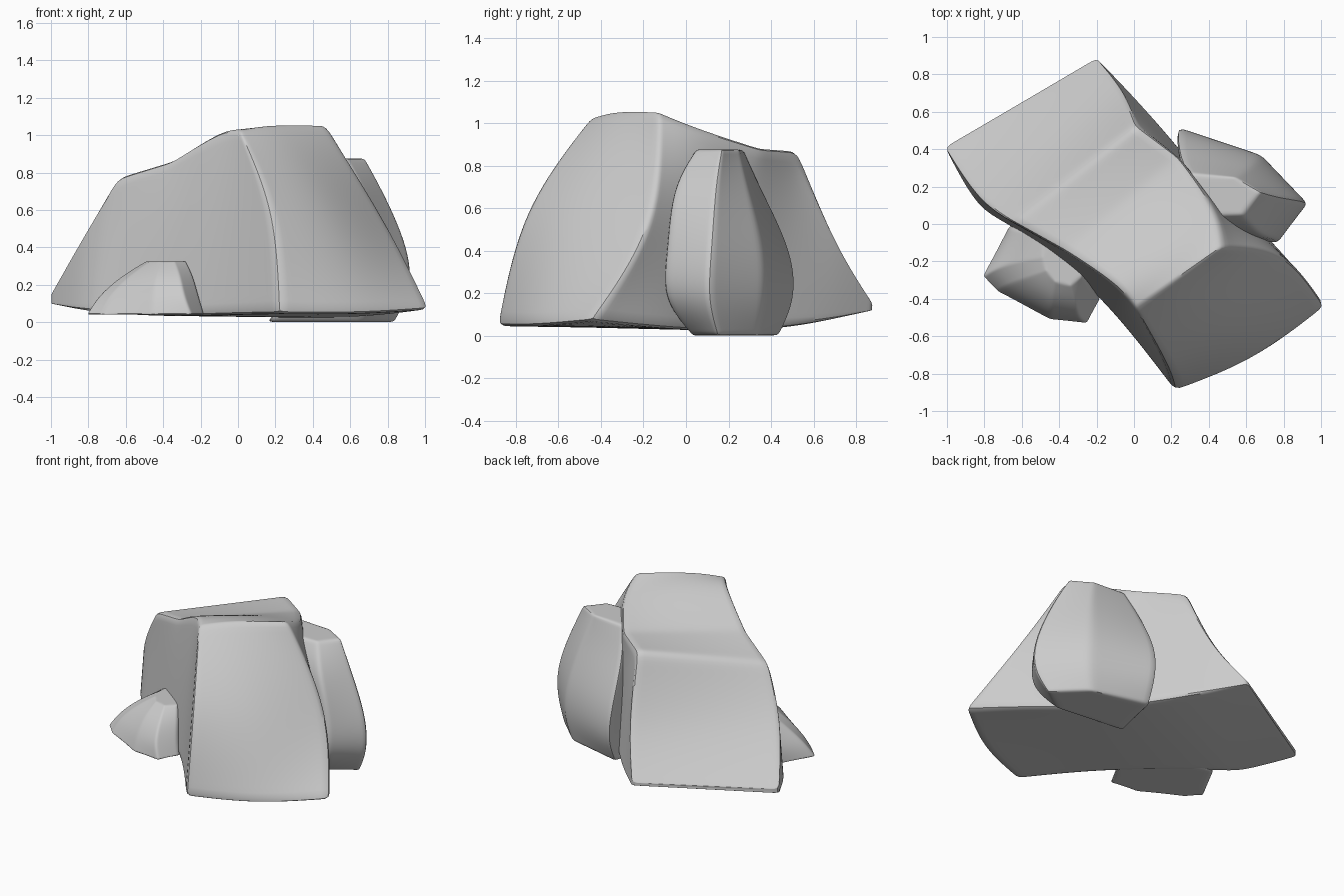
import bpy, bmesh
from mathutils import Vector

if "Cube" in bpy.data.objects:
    bpy.data.objects.remove(bpy.data.objects["Cube"])


def finish(name, bm):
    """Turn a creased cage into a smoothly weathered stone."""
    bmesh.ops.recalc_face_normals(bm, faces=bm.faces)
    mesh = bpy.data.meshes.new(name)
    bm.to_mesh(mesh)
    bm.free()
    ob = bpy.data.objects.new(name, mesh)
    bpy.context.collection.objects.link(ob)
    sub = ob.modifiers.new("weathering", 'SUBSURF')
    sub.levels = sub.render_levels = 4
    bpy.ops.object.select_all(action='DESELECT')
    ob.select_set(True)
    bpy.context.view_layer.objects.active = ob
    bpy.ops.object.modifier_apply(modifier=sub.name)
    bpy.ops.object.shade_smooth_by_angle(angle=0.6)
    return ob


def loft(bm, rings):
    """Bridge equal-length rings of points with quads."""
    rows = [[bm.verts.new(p) for p in r] for r in rings]
    n = len(rows[0])
    for a, b in zip(rows, rows[1:]):
        for i in range(n):
            bm.faces.new((a[i], a[(i + 1) % n], b[(i + 1) % n], b[i]))
    return rows


def crease_layer(bm):
    return bm.edges.layers.float.new("crease_edge")


# Main slab: cross-sections from the low back edge to the steep front face
# corners: bottom left, top left, top right, bottom right
sections = [
    [(-1.01, .41, .10), (-1.01, .41, .13), (-.2, .885, .14), (-.2, .885, .12)],
    [(-.84, .08, .06), (-.83, .12, .46), (-.05, .71, .42), (0, .68, .07)],
    [(-.70, .02, .045), (-.65, .01, .77), (.01, .53, .87), (.21, .45, .03)],
    [(-.38, -.20, .03), (-.36, -.15, .86), (.24, .36, .88), (.42, .18, .02)],
    [(-.08, -.50, .04), (-.08, -.33, 1.04), (.46, .06, .97), (.75, -.08, .03)],
    [(.22, -.895, .045), (.01, -.45, 1.02), (.47, -.13, 1.055), (1.03, -.45, .07)],
]
rings = []
for corners in sections:
    pts = [Vector(c) for c in corners]
    ring = []
    for i, p in enumerate(pts):
        ring += [p, (p + pts[(i + 1) % 4]) / 2]
    rings.append(ring)
rings[-2][3].z += .04
rings[-1][1] = Vector((.20, -.79, .60))
rings[-1][3] = Vector((.17, -.34, 1.06))
rings[-1][5] = Vector((.81, -.12, .52))
rings[-1][7] = Vector((.66, -.74, .04))
bm = bmesh.new()
layer = crease_layer(bm)
rows = loft(bm, rings)
ends = ((rows[0], Vector((-.6, .645, .12))), (rows[-1], Vector((.57, -.56, .56))))
for row, mid in ends:
    c = bm.verts.new(mid)
    for i in (0, 2, 4, 6):
        bm.faces.new((c, row[i - 1], row[i], row[i + 1]))
for a, b in zip(rows, rows[1:]):
    for i in (0, 2, 4, 6):
        bm.edges.get((a[i], b[i]))[layer] = .8
for row in (rows[0], rows[-1]):
    for i in range(8):
        bm.edges.get((row[i], row[(i + 1) % 8]))[layer] = .85
for row in rows[2:4]:                      # stepped ledge across the top
    for i in (2, 3):
        bm.edges.get((row[i], row[i + 1]))[layer] = .5
finish("main_boulder", bm)


def stacked_rock(name, levels, crease):
    """Stone from horizontal outlines: (height, [(x, y), ...])."""
    bm = bmesh.new()
    layer = crease_layer(bm)
    rows = loft(bm, [[(x, y, z) for x, y in pts] for z, pts in levels])
    bm.faces.new(rows[0])
    bm.faces.new(rows[-1])
    for a, b in zip(rows, rows[1:]):
        for u, v in zip(a, b):
            bm.edges.get((u, v))[layer] = crease
    for row in (rows[0], rows[-1]):
        for i, v in enumerate(row):
            bm.edges.get((v, row[i - 1]))[layer] = crease
    finish(name, bm)


# Upright stone leaning on the back right
stacked_rock("upright_boulder", [
    (.00, [(.15, .08), (.66, .03), (.84, .15), (.64, .34), (.24, .44)]),
    (.17, [(.30, -.05), (.77, -.12), (.94, .10), (.69, .37), (.24, .53)]),
    (.40, [(.30, -.05), (.77, -.09), (.92, .12), (.67, .37), (.22, .51)]),
    (.70, [(.30, -.02), (.68, -.07), (.78, .14), (.60, .29), (.24, .35)]),
    (.875, [(.34, .04), (.58, .05), (.68, .17), (.54, .25), (.30, .27)]),
], .75)

# Small stone at the front left
stacked_rock("small_boulder", [
    (.04, [(-.81, -.28), (-.73, -.36), (-.45, -.51), (-.25, -.53), (-.18, -.40),
           (-.25, -.05), (-.66, .0)]),
    (.14, [(-.75, -.24), (-.69, -.33), (-.45, -.48), (-.29, -.51), (-.21, -.38),
           (-.27, -.05), (-.66, -.01)]),
    (.25, [(-.62, -.20), (-.58, -.29), (-.44, -.41), (-.31, -.43), (-.24, -.33),
           (-.28, -.05), (-.60, -.03)]),
    (.325, [(-.49, -.18), (-.47, -.25), (-.42, -.31), (-.34, -.33), (-.28, -.28),
            (-.29, -.08), (-.48, -.06)]),
], .7)
